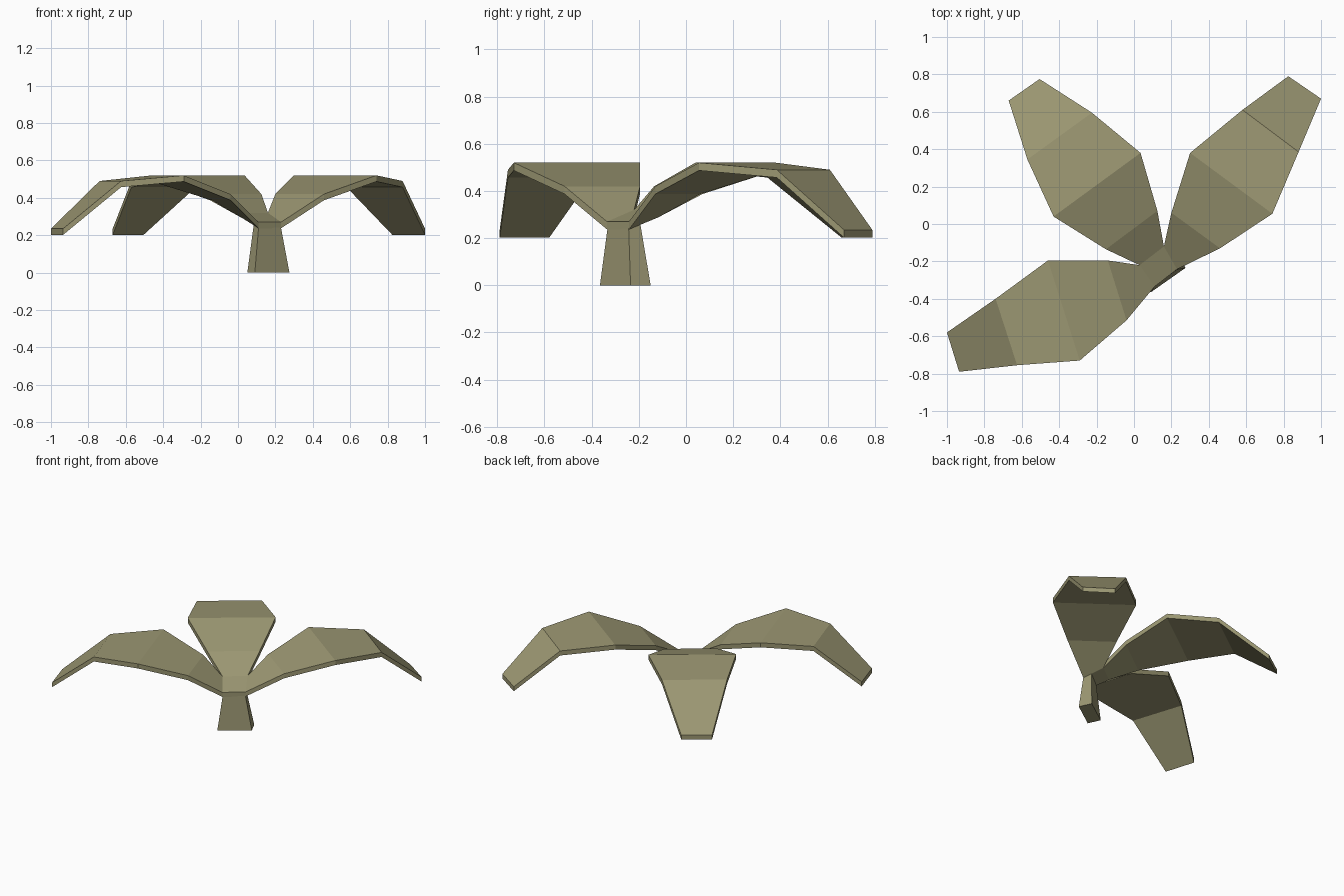
import bpy, bmesh

if "Cube" in bpy.data.objects:
    bpy.data.objects.remove(bpy.data.objects["Cube"])

THICK = 0.033

green = bpy.data.materials.new("olive_green")
green.diffuse_color = (0.33, 0.31, 0.17, 1)
green.use_nodes = True
green.node_tree.nodes["Principled BSDF"].inputs["Base Color"].default_value = green.diffuse_color


def loft(name, rings, cap_start=True):
    """Skin four-sided rings into one flat-shaded solid."""
    bm = bmesh.new()
    loops = [[bm.verts.new(p) for p in ring] for ring in rings]
    for a, b in zip(loops, loops[1:]):
        for i in range(4):
            j = (i + 1) % 4
            bm.faces.new((a[i], a[j], b[j], b[i]))
    if cap_start:
        bm.faces.new(loops[0])
    bm.faces.new(loops[-1])
    bmesh.ops.recalc_face_normals(bm, faces=bm.faces[:])
    mesh = bpy.data.meshes.new(name)
    bm.to_mesh(mesh)
    bm.free()
    mesh.materials.append(green)
    obj = bpy.data.objects.new(name, mesh)
    bpy.context.collection.objects.link(obj)
    return obj


def lower(p):
    return (p[0], p[1], p[2] - THICK)


# hub corners where the leaves join
front, right = (0.11, -0.335, 0.27), (0.23, -0.242, 0.27)
back, left = (0.16, -0.12, 0.32), (0.03, -0.22, 0.32)
hub = [front, right, back, left]
loft("hub", [[lower(p) for p in hub], hub])

# tapered stem, running up into the hub
loft("stem", [
    [(0.09, -0.365, 0), (0.275, -0.235, 0), (0.235, -0.15, 0), (0.05, -0.28, 0)],
    [(0.11, -0.333, 0.24), (0.23, -0.243, 0.24), (0.20, -0.195, 0.268), (0.085, -0.285, 0.262)],
])

# arching leaves: all share the section heights, each has its two edge lines
HEIGHTS = (0.42, 0.52, 0.49, 0.235)
leaves = {
    "right_leaf": (back, right,
                   [(0.20, 0.06), (0.30, 0.38), (0.58, 0.61), (0.825, 0.79)],
                   [(0.46, -0.13), (0.74, 0.055), (0.88, 0.385), (1.0, 0.67)]),
    "left_leaf": (left, back,
                  [(-0.15, -0.135), (-0.43, 0.04), (-0.57, 0.345), (-0.67, 0.66)],
                  [(0.125, 0.07), (0.035, 0.38), (-0.225, 0.595), (-0.505, 0.775)]),
    "front_leaf": (front, left,
                   [(-0.04, -0.515), (-0.29, -0.73), (-0.625, -0.755), (-0.935, -0.79)],
                   [(-0.14, -0.195), (-0.46, -0.195), (-0.74, -0.40), (-1.0, -0.58)]),
}
for name, (a, b, edge_a, edge_b) in leaves.items():
    sections = [(a, b)] + [((*p, z), (*q, z))
                           for p, q, z in zip(edge_a, edge_b, HEIGHTS)]
    loft(name, [[p, q, lower(q), lower(p)] for p, q in sections], cap_start=False)
